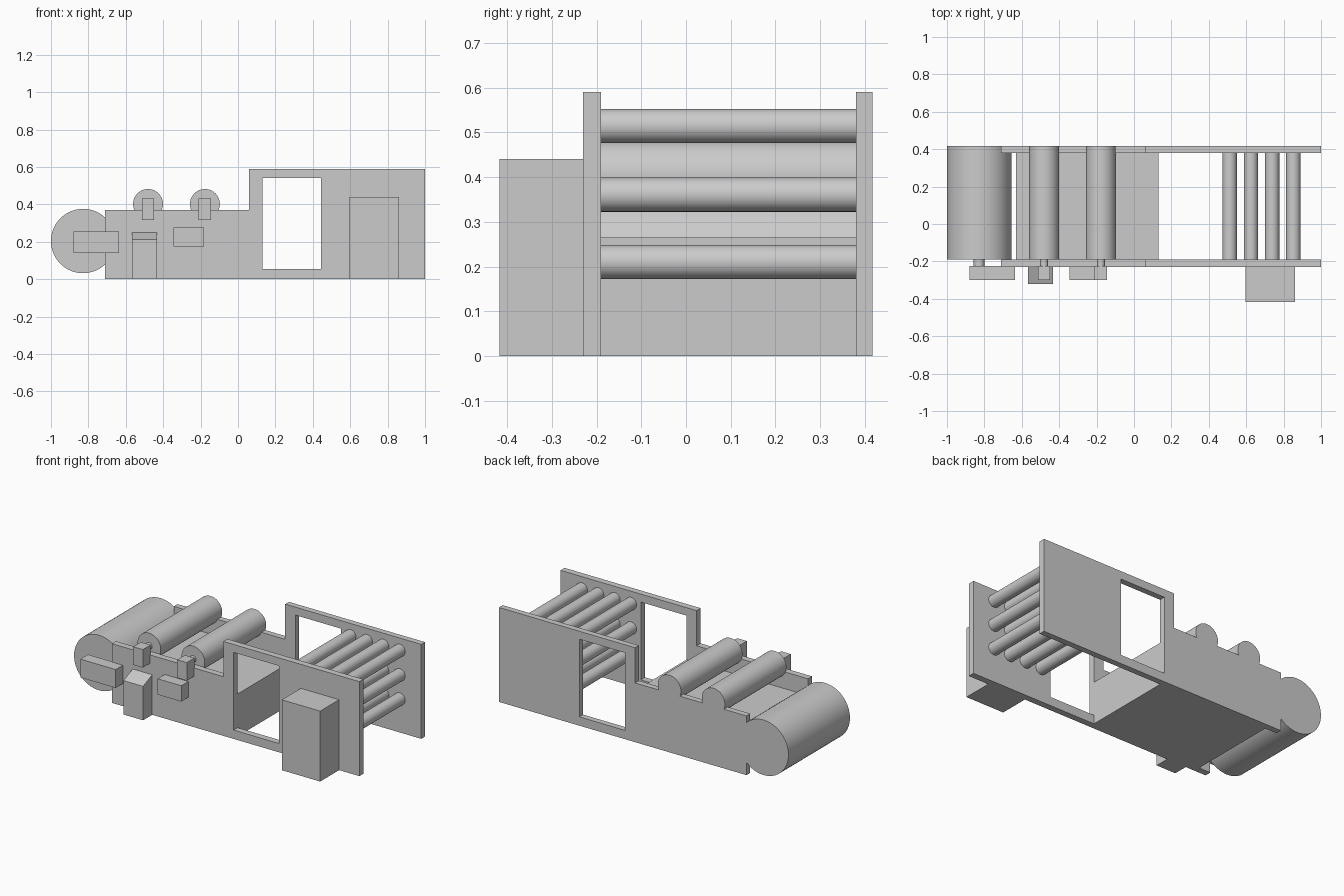
import bpy
import bmesh
from math import pi, radians
from mathutils import Matrix

cube = bpy.data.objects.get("Cube")
if cube:
    bpy.data.objects.remove(cube, do_unlink=True)

grey = bpy.data.materials.new("plain grey")
grey.use_nodes = True
grey.diffuse_color = (0.6, 0.6, 0.6, 1)
grey.node_tree.nodes["Principled BSDF"].inputs["Base Color"].default_value = (0.6, 0.6, 0.6, 1)

FRONT, INNER_FRONT, INNER_BACK, BACK = -0.23, -0.19, 0.38, 0.417
MOTOR_FACE = -0.3


def finish(name, bm):
    bmesh.ops.recalc_face_normals(bm, faces=bm.faces)
    mesh = bpy.data.meshes.new(name)
    bm.to_mesh(mesh)
    bm.free()
    mesh.materials.append(grey)
    obj = bpy.data.objects.new(name, mesh)
    bpy.context.collection.objects.link(obj)
    return obj


def prism(name, outline, axis, start, end):
    """Extrude a 2D outline along x or y."""
    bm = bmesh.new()
    if axis == 'y':
        points = [(a, start, b) for a, b in outline]
        shift = (0, end - start, 0)
    else:
        points = [(start, a, b) for a, b in outline]
        shift = (end - start, 0, 0)
    face = bm.faces.new([bm.verts.new(p) for p in points])
    extruded = bmesh.ops.extrude_face_region(bm, geom=[face])
    verts = [g for g in extruded["geom"] if isinstance(g, bmesh.types.BMVert)]
    bmesh.ops.translate(bm, vec=shift, verts=verts)
    return finish(name, bm)


def box(name, x0, x1, y0, y1, z0, z1):
    return prism(name, [(x0, z0), (x1, z0), (x1, z1), (x0, z1)], 'y', y0, y1)


def roller(name, x, z, radius, y0, y1, sides=48):
    bm = bmesh.new()
    bmesh.ops.create_cone(
        bm, cap_ends=True, segments=sides, radius1=radius, radius2=radius, depth=y1 - y0,
        matrix=Matrix.Translation((x, (y0 + y1) / 2, z)) @ Matrix.Rotation(pi / 2, 4, 'X'))
    obj = finish(name, bm)
    bpy.ops.object.select_all(action='DESELECT')
    obj.select_set(True)
    bpy.context.view_layer.objects.active = obj
    bpy.ops.object.shade_smooth_by_angle(angle=radians(35))
    return obj


# Stepped side plates with a rectangular window
plate_outline = [(-0.71, 0), (1, 0), (1, 0.59), (0.06, 0.59), (0.06, 0.37), (-0.71, 0.37)]
for name, y0, y1 in (("front_plate", FRONT, INNER_FRONT), ("back_plate", INNER_BACK, BACK)):
    plate = prism(name, plate_outline, 'y', y0, y1)
    cutter = box("window_cutter", 0.13, 0.445, y0 - 0.1, y1 + 0.1, 0.055, 0.54)
    cutter.hide_render = True
    cut = plate.modifiers.new("window", 'BOOLEAN')
    cut.operation = 'DIFFERENCE'
    cut.solver = 'EXACT'
    cut.object = cutter
    bpy.context.view_layer.objects.active = plate
    bpy.ops.object.modifier_apply(modifier=cut.name)
    bpy.data.objects.remove(cutter, do_unlink=True)

# Solid bed between the plates
box("bed", -0.63, 0.13, INNER_FRONT, INNER_BACK, 0, 0.265)

# Large end drum with its drive
roller("drum", -0.828, 0.204, 0.172, INNER_FRONT, BACK, 64)
roller("drum_shaft", -0.828, 0.204, 0.029, -0.235, INNER_FRONT, 24)
box("drum_motor", -0.88, -0.635, MOTOR_FACE, -0.225, 0.14, 0.255)

# Two upper rollers with their drives
for i, x in enumerate((-0.481, -0.177)):
    roller(f"upper_roller_{i + 1}", x, 0.402, 0.08, INNER_FRONT, BACK)
    roller(f"upper_shaft_{i + 1}", x, 0.402, 0.021, -0.235, INNER_FRONT, 24)
    box(f"upper_motor_{i + 1}", x - 0.033, x + 0.033, MOTOR_FACE, -0.225, 0.317, 0.43)

# Grid of thin rods
for row, z in enumerate((0.21, 0.361, 0.514)):
    for column in range(4):
        roller(f"rod_{row + 1}_{column + 1}", 0.512 + 0.1133 * column, z, 0.038,
               INNER_FRONT, INNER_BACK, 32)

# Front-mounted boxes and slope-topped console
box("control_cabinet", 0.595, 0.86, -0.417, FRONT, 0, 0.44)
box("side_box", -0.345, -0.182, MOTOR_FACE, FRONT, 0.176, 0.275)
prism("console", [(-0.32, 0), (FRONT, 0), (FRONT, 0.25), (-0.32, 0.212)], 'x', -0.567, -0.432)
